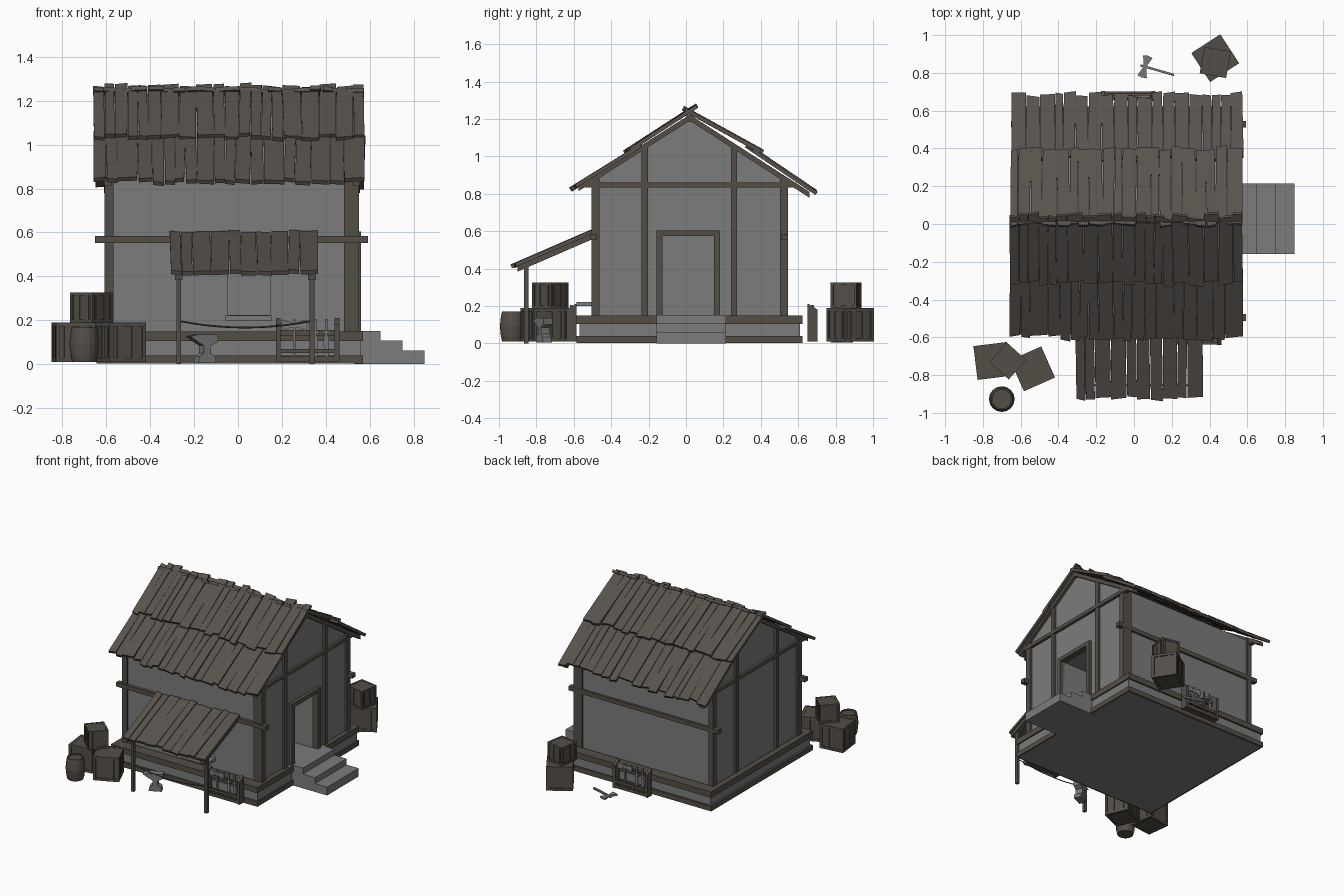
import bpy, bmesh, math, random
from mathutils import Vector, Matrix

random.seed(4)
if "Cube" in bpy.data.objects:
    bpy.data.objects.remove(bpy.data.objects["Cube"])


def material(name, rgb):
    m = bpy.data.materials.new(name)
    m.use_nodes = True
    m.diffuse_color = (*rgb, 1)
    m.node_tree.nodes["Principled BSDF"].inputs["Base Color"].default_value = (*rgb, 1)
    return m


STONE = material("grey plaster", (0.2, 0.2, 0.2))
WOOD = material("dark timber", (0.088, 0.076, 0.062))
ROOF = material("roof board", (0.1, 0.085, 0.074))
METAL = material("dull metal", (0.19, 0.19, 0.19))


def finish(name, bm, mat, loc=(0, 0, 0), turn=0):
    bmesh.ops.recalc_face_normals(bm, faces=bm.faces)
    me = bpy.data.meshes.new(name)
    bm.to_mesh(me)
    bm.free()
    me.materials.append(mat)
    ob = bpy.data.objects.new(name, me)
    ob.location, ob.rotation_euler = loc, (0, 0, math.radians(turn))
    bpy.context.collection.objects.link(ob)
    return ob


def add_box(bm, x0, x1, y0, y1, z0, z1):
    m = Matrix.Translation(((x0 + x1) / 2, (y0 + y1) / 2, (z0 + z1) / 2))
    m = m @ Matrix.Diagonal((x1 - x0, y1 - y0, z1 - z0, 1))
    return bmesh.ops.create_cube(bm, size=1, matrix=m)["verts"]


def boxes(name, mat, *dims, loc=(0, 0, 0), turn=0):
    bm = bmesh.new()
    for d in dims:
        add_box(bm, *d)
    return finish(name, bm, mat, loc, turn)


def prism(name, pts, place, lo, hi, mat, loc=(0, 0, 0), turn=0):
    """Extrude a flat outline; place maps (a, b, depth) to xyz."""
    bm = bmesh.new()
    ends = [[bm.verts.new(place(a, b, t)) for a, b in pts] for t in (lo, hi)]
    for ring in ends:
        bm.faces.new(ring)
    for i in range(len(pts)):
        j = (i + 1) % len(pts)
        bm.faces.new((ends[0][i], ends[0][j], ends[1][j], ends[1][i]))
    return finish(name, bm, mat, loc, turn)


def along_x(a, b, t): return (t, a, b)
def along_y(a, b, t): return (a, t, b)
def along_z(a, b, t): return (a, b, t)


def rafter(name, x, top, low, mat=WOOD):
    """Sloping beam in the yz plane."""
    h = 0.016
    pts = [(top[0], top[1] + h), (low[0], low[1] + h), (low[0], low[1] - h), (top[0], top[1] - h)]
    prism(name, pts, along_x, x - 0.018, x + 0.018, mat)


def board_row(name, x0, x1, top, low, count):
    """Uneven boards running down a slope."""
    bm = bmesh.new()
    widths = [random.uniform(0.6, 1.3) for _ in range(count)]
    scale = (x1 - x0) / sum(widths)
    start, end = Vector((0, *top)), Vector((0, *low))
    down = (end - start).normalized()
    up = Vector((1, 0, 0)).cross(down)
    up = up if up.z > 0 else -up
    length, x = (end - start).length, x0
    for w in widths:
        w *= scale
        lift, shift = random.uniform(-0.003, 0.004), random.uniform(-0.014, 0.014)
        lean, chip = random.uniform(-0.008, 0.008), random.uniform(-0.012, 0.012)
        for v in add_box(bm, -w / 2 + 0.002, w / 2 - 0.001, 0, length, -0.01, 0.01):
            a, b, c = v.co
            b += shift + (chip if a > 0 else 0)
            a += lean * (b / length - 0.5) + x + w / 2
            v.co = start + Vector((a, 0, 0)) + down * b + up * (c + lift)
        x += w
    finish(name, bm, ROOF)


# Stepped foundation
boxes("foundation_core", STONE, (-0.63, 0.56, -0.57, 0.61, 0.002, 0.14))
boxes("foundation_bands", WOOD, *[(x0, x1, y0, y1, z0, z1)
      for z0, z1 in ((0.003, 0.04), (0.105, 0.148))
      for x0, x1, y0, y1 in ((-0.645, 0.57, -0.585, -0.5), (-0.645, 0.57, 0.54, 0.623),
                             (-0.645, -0.6, -0.5, 0.54), (0.5, 0.57, -0.5, 0.54))])

# Walls with door and window openings
walls = prism("walls", [(-0.49, 0.14), (0.53, 0.14), (0.53, 0.87), (0.02, 1.205), (-0.49, 0.87)],
              along_x, -0.59, 0.535, STONE)
cutters = [boxes("door_cutter", STONE, (0.25, 0.7, -0.125, 0.15, 0.15, 0.575)),
           boxes("window_cutter", STONE, (-0.045, 0.145, -0.7, -0.44, 0.225, 0.47))]
for cutter in cutters:
    mod = walls.modifiers.new("opening", "BOOLEAN")
    mod.object, mod.operation, mod.solver = cutter, "DIFFERENCE", "EXACT"
    cutter.hide_render = True
bpy.context.view_layer.objects.active = walls
walls.select_set(True)
for mod in list(walls.modifiers):
    bpy.ops.object.modifier_apply(modifier=mod.name)
for cutter in cutters:
    bpy.data.objects.remove(cutter)
boxes("window_sill", STONE, (-0.06, 0.155, -0.585, -0.48, 0.2, 0.222))

# Door frame and steps
boxes("door_frame", WOOD, (0.51, 0.56, -0.157, -0.125, 0.145, 0.605),
      (0.51, 0.56, 0.15, 0.182, 0.145, 0.605), (0.51, 0.56, -0.125, 0.15, 0.575, 0.605))
prism("steps", [(0.53, 0), (0.85, 0), (0.85, 0.062), (0.75, 0.062), (0.75, 0.107),
                (0.65, 0.107), (0.65, 0.152), (0.53, 0.152)], along_y, -0.158, 0.215, STONE)

# Timber framing
for y0, y1, side in ((-0.505, -0.462, "front"), (0.503, 0.545, "back")):
    boxes(side + "_corner_posts", WOOD, (-0.607, -0.568, y0, y1, 0.14, 0.88),
          (0.482, 0.552, y0, y1, 0.14, 0.88))
for y, side in ((-0.495, "front"), (0.528, "back")):
    boxes(side + "_wall_rail", WOOD, (-0.652, 0.592, y - 0.018, y + 0.018, 0.552, 0.584))
for x0, x1, side in ((-0.607, -0.58, "right"), (0.525, 0.552, "left")):
    boxes(side + "_gable_timbers", WOOD, (x0, x1, -0.238, -0.203, 0.14, 1.05),
          (x0, x1, 0.24, 0.273, 0.14, 1.05), (x0 - 0.003, x1 + 0.003, -0.55, 0.59, 0.833, 0.86))
    xc = (x0 + x1) / 2
    rafter(side + "_front_rafter", xc, (0.02, 1.207), (-0.575, 0.83))
    rafter(side + "_back_rafter", xc, (0.02, 1.207), (0.66, 0.795))
boxes("ridge_pole", WOOD, (-0.61, 0.555, 0.0, 0.04, 1.185, 1.225))

# Roof boards
board_row("front_upper_boards", -0.66, 0.575, (0.045, 1.262), (-0.31, 1.032), 20)
board_row("front_lower_boards", -0.66, 0.578, (-0.25, 1.05), (-0.598, 0.834), 19)
board_row("back_upper_boards", -0.655, 0.575, (-0.005, 1.252), (0.395, 1.032), 20)
board_row("back_lower_boards", -0.65, 0.578, (0.34, 1.047), (0.68, 0.817), 19)

# Awning
board_row("awning_boards", -0.31, 0.365, (-0.5, 0.597), (-0.915, 0.417), 10)
for x in (-0.27, 0.337):
    rafter("awning_rafter", x, (-0.5, 0.573), (-0.9, 0.4))
    boxes("awning_post", WOOD, (x - 0.011, x + 0.011, -0.866, -0.843, 0, 0.42))

# Rope slung between the awning posts
curve = bpy.data.curves.new("rope", "CURVE")
curve.dimensions, curve.bevel_depth, curve.bevel_resolution = "3D", 0.004, 0
spline = curve.splines.new("POLY")
spline.points.add(10)
for i, p in enumerate(spline.points):
    t = i / 5 - 1
    p.co = (0.033 + 0.303 * t, -0.853, 0.167 + 0.03 * t * t, 1)
curve.materials.append(WOOD)
bpy.context.collection.objects.link(bpy.data.objects.new("rope", curve))


# Crates: panelled core with corner posts, rims and side slats
def crate(name, x, y, z, s, h, turn):
    r, e = s / 2, s * 0.1
    parts = [(-r + 0.008, r - 0.008, -r + 0.008, r - 0.008, 0.006, h - 0.002)]
    for a in (-r, r - e):
        parts += [(a, a + e, b, b + e, 0, h) for b in (-r, r - e)]
        for z0, z1 in ((0, e), (h - e, h)):
            parts += [(a, a + e, -r + e, r - e, z0, z1), (-r + e, r - e, a, a + e, z0, z1)]
    for k in (-0.2, 0.2):
        c, q, o = k * s, s * 0.09, r - 0.004
        parts += [(c - q, c + q, -o, o, e, h - e), (-o, o, c - q, c + q, e, h - e)]
    boxes(name, WOOD, *parts, loc=(x, y, z), turn=turn)


crate("front_crate_outer", -0.75, -0.725, 0.01, 0.18, 0.18, 7)
crate("front_crate_inner", -0.537, -0.767, 0.01, 0.18, 0.18, 24)
crate("front_crate_top", -0.668, -0.725, 0.19, 0.138, 0.137, 48)
crate("back_crate_base", 0.43, 0.878, 0.01, 0.183, 0.18, 33)
crate("back_crate_top", 0.43, 0.855, 0.19, 0.142, 0.137, -10)

# Barrel
bm = bmesh.new()
profile = [(0.056, 0.01), (0.063, 0.04), (0.068, 0.09), (0.063, 0.14), (0.057, 0.17), (0.049, 0.17), (0.049, 0.162)]
rings = [[bm.verts.new((r * math.cos(a), r * math.sin(a), z))
          for a in (k * math.tau / 16 for k in range(16))] for r, z in profile]
for low, high in zip(rings, rings[1:]):
    for k in range(16):
        bm.faces.new((low[k], low[k - 1], high[k - 1], high[k]))
bm.faces.new(rings[0])
bm.faces.new(rings[-1])
finish("barrel", bm, WOOD, (-0.7, -0.927, 0))

# Anvil
prism("anvil", [(-0.045, 0), (0.045, 0), (0.04, 0.03), (0.018, 0.045), (0.018, 0.08), (0.05, 0.095),
                (0.055, 0.13), (-0.045, 0.13), (-0.085, 0.122), (-0.045, 0.095), (-0.018, 0.08),
                (-0.018, 0.045), (-0.04, 0.03)], along_y, -0.026, 0.026, METAL, (-0.15, -0.76, 0.005), 25)

# Double-bladed axes
HEAD = [(-0.01, 0.01), (-0.026, 0.055), (0, 0.06), (0.026, 0.055), (0.01, 0.01),
        (0.01, -0.01), (0.026, -0.055), (0, -0.06), (-0.026, -0.055), (-0.01, -0.01)]


def axe(name, loc, rot):
    head = prism(name + "_head", HEAD, along_z, -0.006, 0.006, METAL, loc)
    handle = boxes(name + "_handle", METAL, (-0.025, 0.16, -0.006, 0.006, -0.007, 0.007), loc=loc)
    for ob in (head, handle):
        ob.rotation_euler = rot


axe("ground_axe", (0.058, 0.833, 0.012), (0, 0, math.radians(-16)))


# Weapon racks
def rack(name, x, y, turn):
    side = [(0.027, 0.01), (-0.027, 0.01), (-0.027, 0.18), (0.02, 0.21), (0.027, 0.21)]
    for x0 in (-0.145, 0.123):
        prism(name + "_side", side, along_x, x0, x0 + 0.022, WOOD, (x, y, 0), turn)
    boxes(name + "_slats", WOOD, (-0.13, 0.13, -0.025, -0.013, 0.012, 0.035),
          (-0.13, 0.13, -0.025, -0.013, 0.05, 0.07), (-0.13, 0.13, 0.012, 0.024, 0.13, 0.155),
          (-0.13, 0.13, -0.02, 0.024, 0.01, 0.02), loc=(x, y, 0), turn=turn)
    blade = [(-0.009, 0.02), (0.009, 0.02), (0.013, 0.12), (0, 0.14), (-0.013, 0.12)]
    for x0 in (0.035, 0.085):
        c = math.cos(math.radians(turn)) * x0
        prism(name + "_sword_blade", blade, along_y, -0.004, 0.004, METAL, (x + c, y, 0), turn)
        boxes(name + "_sword_hilt", METAL, (-0.02, 0.02, -0.006, 0.006, 0.14, 0.15),
              (-0.006, 0.006, -0.006, 0.006, 0.13, 0.205), loc=(x + c, y, 0), turn=turn)
    c = math.cos(math.radians(turn)) * -0.06
    axe(name + "_axe", (x + c, y, 0.178), (math.radians(90), math.radians(90), 0))


rack("front_rack", 0.317, -0.613, 0)
rack("back_rack", -0.03, 0.677, 180)
